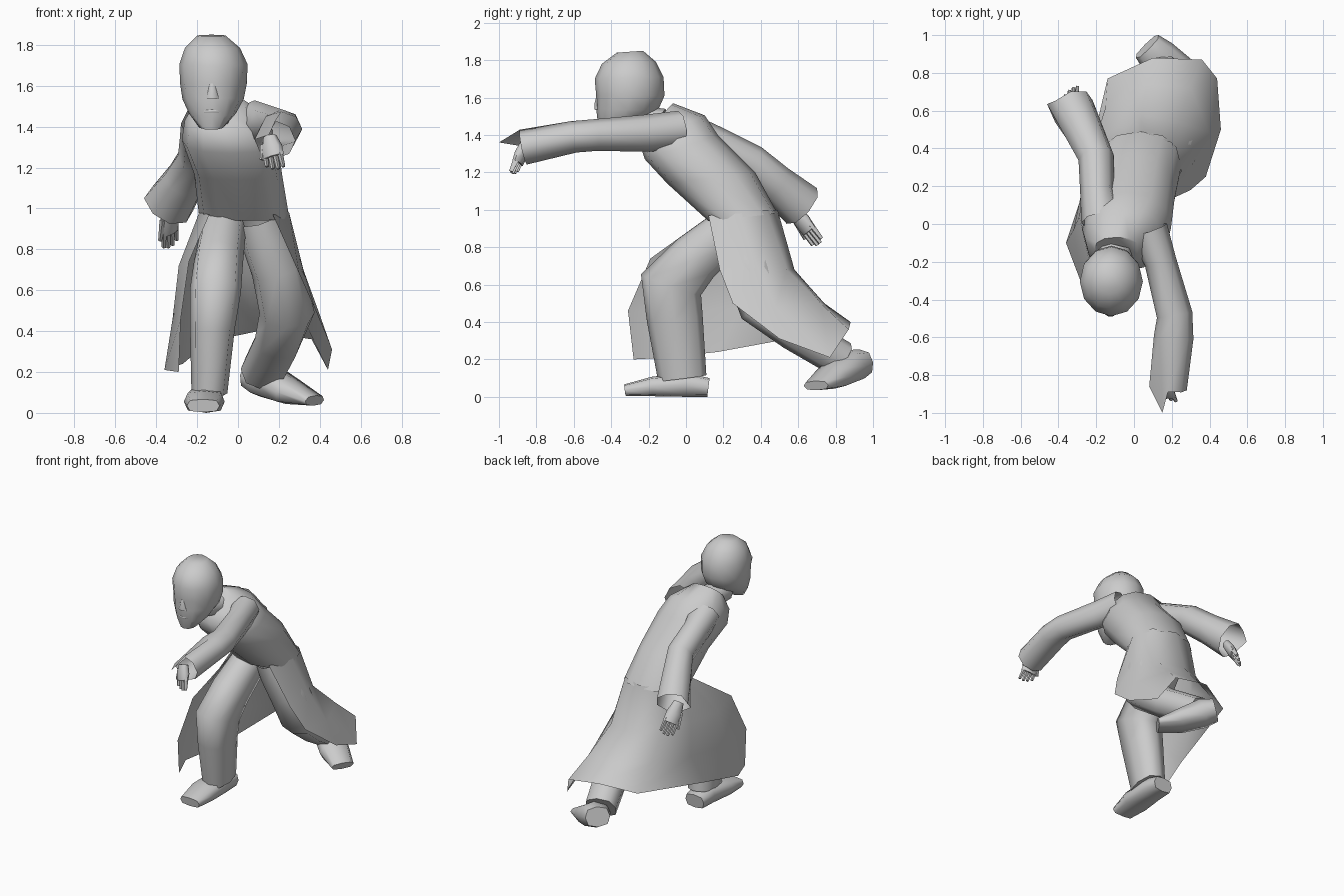
import bpy, bmesh, math
from mathutils import Vector

default = bpy.data.objects.get("Cube")
if default:
    bpy.data.objects.remove(default, do_unlink=True)

# One plain grey for the whole figure
grey = bpy.data.materials.new("plain_grey")
grey.use_nodes = True
COLOUR = (0.6, 0.6, 0.6, 1)
grey.diffuse_color = COLOUR
grey.node_tree.nodes["Principled BSDF"].inputs["Base Color"].default_value = COLOUR
parts = []


def finish(name, bm):
    mesh = bpy.data.meshes.new(name)
    bm.to_mesh(mesh)
    bm.free()
    mesh.materials.append(grey)
    obj = bpy.data.objects.new(name, mesh)
    bpy.context.collection.objects.link(obj)
    parts.append(obj)
    return obj


def loft(name, rings, sides=8, cap_start=True, cap_end=True, roundness=1.0):
    """Skin a list of rings, each given as centre, first axis, second axis."""
    bm = bmesh.new()

    def soften(value):
        return math.copysign(abs(value) ** roundness, value)

    loops = []
    for centre, a, b in rings:
        loop = []
        for i in range(sides):
            angle = math.tau * i / sides
            loop.append(bm.verts.new(centre + a * soften(math.cos(angle))
                                     + b * soften(math.sin(angle))))
        loops.append(loop)
    for upper, lower in zip(loops, loops[1:]):
        for i in range(sides):
            j = (i + 1) % sides
            bm.faces.new((upper[i], upper[j], lower[j], lower[i]))
    if cap_start:
        bm.faces.new(loops[0])
    if cap_end:
        bm.faces.new(loops[-1])
    bmesh.ops.recalc_face_normals(bm, faces=bm.faces)
    return finish(name, bm)


def tube(name, stations, ref=(1, 0, 0), **options):
    """Loft along a path of x, y, z, half width, half depth."""
    points = [Vector(s[:3]) for s in stations]
    rings = []
    for i, (point, s) in enumerate(zip(points, stations)):
        tangent = points[min(i + 1, len(points) - 1)] - points[max(i - 1, 0)]
        tangent.normalize()
        side = Vector(ref)
        side = (side - tangent * side.dot(tangent)).normalized()
        rings.append((point, side * s[3], tangent.cross(side) * s[4]))
    return loft(name, rings, **options)


def slabs(name, stations, **options):
    """Loft sections of x, half width, front y, front z, back y, back z."""
    rings = []
    for x, half, fy, fz, by, bz in stations:
        front, back = Vector((x, fy, fz)), Vector((x, by, bz))
        rings.append(((front + back) / 2, Vector((half, 0, 0)), (back - front) / 2))
    return loft(name, rings, **options)


def hand(name, wrist, tip, across, thumb_side):
    """Palm, four fingers and a thumb between a wrist and a fingertip."""
    wrist, tip = Vector(wrist), Vector(tip)
    along = tip - wrist
    across = Vector(across).normalized()
    knuckle = wrist + along * 0.62
    tube(name + "_palm", [(*wrist, .035, .03), (*(wrist + along * 0.35), .055, .034),
                          (*knuckle, .055, .026)], ref=across)
    for i in range(4):
        offset = across * (i - 1.5) * 0.026
        end = tip + offset * 1.1 - along * 0.06 * abs(i - 1.5)
        tube(f"{name}_finger_{i + 1}", [(*(knuckle + offset - along * 0.1), .014, .018),
                                        (*end, .01, .011)], ref=across, sides=5,
             cap_start=False)
    root = wrist + along * 0.25 + across * thumb_side * 0.04
    tube(name + "_thumb", [(*root, .017, .017),
                           (*(root + along * 0.45 + across * thumb_side * 0.025), .01, .01)],
         ref=across, sides=5)


# Head, neck and facial features
slabs("head", [(-.13, .07, -.37, 1.84, -.23, 1.85), (-.125, .135, -.45, 1.78, -.16, 1.79),
               (-.12, .167, -.488, 1.7, -.12, 1.71), (-.12, .163, -.48, 1.61, -.115, 1.61),
               (-.122, .15, -.48, 1.54, -.15, 1.53), (-.125, .115, -.47, 1.45, -.22, 1.48),
               (-.13, .065, -.45, 1.385, -.32, 1.42)], sides=12)
tube("nose", [(-.125, -.472, 1.61, .015, .008), (-.125, -.475, 1.57, .022, .016),
              (-.125, -.474, 1.535, .032, .016)], sides=6)
tube("lips", [(-.17, -.452, 1.475, .008, .008), (-.125, -.464, 1.477, .012, .012),
              (-.08, -.452, 1.475, .008, .008)], ref=(0, 0, 1), sides=6)
tube("neck", [(-.13, -.27, 1.48, .08, .08), (-.1, -.12, 1.46, .1, .08)],
     cap_start=False, cap_end=False)

# Coat body, leaning forward
slabs("coat_body", [(-.09, .12, -.2, 1.43, -.07, 1.57), (-.06, .2, -.25, 1.36, .1, 1.505),
                    (-.04, .235, -.22, 1.27, .17, 1.4), (.0, .215, -.1, 1.14, .37, 1.2),
                    (.03, .22, .12, .94, .49, .98)], sides=12, cap_end=False, roundness=.85)

# Coat skirt, open at the front; columns run right front, back, left front
skirt_rows = [
    [(-.14, .13, .97), (-.19, .24, .98), (-.18, .34, 1), (-.12, .44, 1), (.04, .49, 1),
     (.2, .43, 1), (.25, .28, .98), (.17, .12, .97)],
    [(-.24, -.19, .74), (-.29, .04, .72), (-.25, .3, .73), (-.15, .47, .74), (.04, .58, .68),
     (.24, .54, .68), (.32, .38, .7), (.3, .18, .68)],
    [(-.28, -.31, .46), (-.32, -.03, .46), (-.25, .3, .48), (-.15, .62, .52), (.07, .74, .5),
     (.3, .72, .5), (.4, .48, .48), (.38, .25, .5)],
    [(-.29, -.28, .2), (-.36, -.1, .21), (-.27, .17, .24), (-.14, .77, .35), (.1, .88, .4),
     (.36, .87, .36), (.44, .77, .21), (.46, .5, .31)],
]
bm = bmesh.new()
grid = [[bm.verts.new(p) for p in row] for row in skirt_rows]
for upper, lower in zip(grid, grid[1:]):
    for c in range(len(upper) - 1):
        bm.faces.new((upper[c], upper[c + 1], lower[c + 1], lower[c]))
finish("coat_skirt", bm)

# Sleeves with open flared cuffs, each drawn out to a corner
left = tube("left_sleeve", [(.08, -.03, 1.43, .1, .1), (.14, -.2, 1.41, .085, .1),
                            (.215, -.48, 1.4, .095, .085), (.21, -.6, 1.39, .105, .085),
                            (.18, -.87, 1.335, .1, .095)], cap_start=False, cap_end=False)
left.data.vertices[-5].co = (.15, -1, 1.36)
right = tube("right_sleeve", [(-.17, .02, 1.41, .11, .1), (-.195, .17, 1.34, .09, .1),
                              (-.2, .35, 1.25, .095, .1), (-.26, .48, 1.14, .105, .105),
                              (-.335, .62, 1.02, .125, .125)],
             cap_start=False, cap_end=False)
right.data.vertices[-4].co = (-.46, .635, 1.05)
hand("left_hand", (.155, -.86, 1.35), (.185, -.925, 1.19), (1, -.4, 0), -1)
hand("right_hand", (-.34, .57, 1.01), (-.33, .715, .81), (.7, .5, .4), -1)

# Trousers
tube("right_leg", [(-.07, .24, .9, .11, .12), (-.095, .05, .74, .12, .14),
                   (-.11, -.08, .6, .125, .17), (-.125, -.06, .42, .11, .15),
                   (-.14, -.02, .1, .088, .13)], cap_start=False, roundness=.75)
tube("left_leg", [(.1, .25, .96, .1, .11), (.13, .29, .86, .12, .13),
                  (.19, .33, .7, .125, .13), (.24, .4, .49, .135, .125),
                  (.195, .58, .35, .115, .105), (.12, .83, .2, .11, .1)],
     cap_start=False, roundness=.8)

# Shoes
tube("right_shoe", [(-.155, .12, .05, .075, .05), (-.155, .0, .065, .085, .065),
                    (-.165, -.18, .055, .1, .052), (-.17, -.325, .035, .08, .032)],
     roundness=.6)
tube("left_shoe", [(.07, .94, .185, .085, .07), (.13, .88, .165, .105, .09),
                   (.25, .78, .105, .105, .065), (.375, .695, .06, .08, .026)],
     ref=(.65, .75, 0), roundness=.75)

# Smooth shading with sharp creases kept
bpy.ops.object.select_all(action="DESELECT")
for obj in parts:
    obj.select_set(True)
bpy.context.view_layer.objects.active = parts[0]
bpy.ops.object.shade_smooth_by_angle(angle=math.radians(65))
